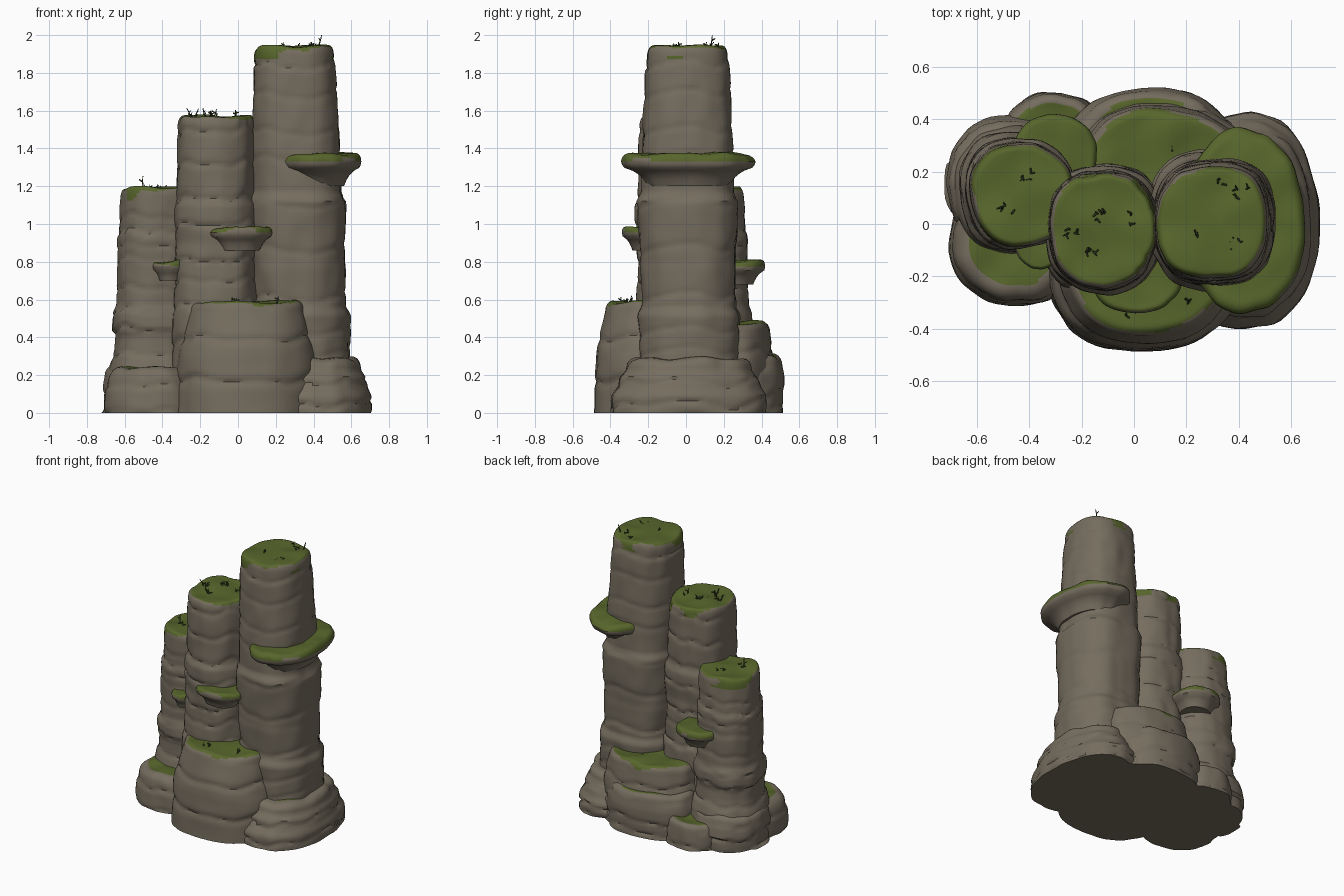
import bpy, math, random
from mathutils import Vector, noise

random.seed(4)
cube = bpy.data.objects.get("Cube")
if cube:
    bpy.data.objects.remove(cube, do_unlink=True)


def material(name, color):
    m = bpy.data.materials.new(name)
    m.use_nodes = True
    m.diffuse_color = (*color, 1)
    bsdf = m.node_tree.nodes["Principled BSDF"]
    bsdf.inputs["Base Color"].default_value = (*color, 1)
    bsdf.inputs["Roughness"].default_value = 0.9
    return m


STONE = material("stone", (0.178, 0.152, 0.113))
MOSS = material("moss", (0.098, 0.133, 0.025))
SPRIG = material("dark_sprig", (0.045, 0.058, 0.02))
SIDES = 64


def rock(name, center, radii, profile, lean=(0, 0), crease=0.045, lump=0.06,
         layer=0.13, edge=0.05, inset=0.1, square=2.5, moss=1.0, droop=0.0):
    """Layered stone from a (height, scale) profile; moss is the covered share of the cap."""
    seed = random.uniform(0, 50)
    bottom, top = profile[0][0], profile[-1][0]
    # Irregular strata, each with its own slight offset
    bounds = [bottom - 0.1]
    while bounds[-1] < top + 0.1:
        bounds.append(bounds[-1] + layer * random.uniform(0.5, 1.4))
    offsets = [random.uniform(-0.6, 0.6) * crease for _ in bounds]

    def strata(z):
        for i in range(len(bounds) - 1):
            if z < bounds[i + 1]:
                t = (z - bounds[i]) / (bounds[i + 1] - bounds[i])
                return offsets[i] - crease * abs(2 * t - 1) ** 7
        return 0

    def scale(z):
        for (z0, r0), (z1, r1) in zip(profile, profile[1:]):
            if z <= z1:
                return r0 + (r1 - r0) * max(0, z - z0) / (z1 - z0)
        return profile[-1][1]

    # Side rings, then rounded edge and cap rings
    body = top - edge
    steps = max(4, int((body - bottom) / 0.016))
    rings = [(bottom + (body - bottom) * i / steps, 1) for i in range(steps + 1)]
    rings += [(top - edge * (1 - math.sin(a)), 1 - inset * (1 - math.cos(a)))
              for a in (0.3, 0.6, 0.9, 1.25)]
    rings += [(top, (1 - inset) * f) for f in (1, 0.94, 0.88, 0.8, 0.7, 0.5, 0.25)]

    verts, faces = [], []
    for z, f in rings:
        h = (z - bottom) / (top - bottom)
        for k in range(SIDES):
            a = math.tau * k / SIDES
            c, s = math.cos(a), math.sin(a)
            outline = (abs(c) ** square + abs(s) ** square) ** (-1 / square)
            zz = min(z, body)
            wide = noise.noise(Vector((c * 1.3 + seed, s * 1.3, zz * 0.9)))
            fine = noise.noise(Vector((c * 3 + seed, s * 3, zz * 6)))
            warp = 0.05 * noise.noise(Vector((c * 1.6, s * 1.6 + seed, 3)))
            r = scale(zz) * outline * f
            r *= 1 + lump * wide + 0.03 * fine + strata(zz + warp)
            x = center[0] + lean[0] * h + radii[0] * r * c
            y = center[1] + lean[1] * h + radii[1] * r * s
            lift = 0.02 * noise.noise(Vector((x * 7, y * 7, seed))) if z > body else 0
            verts.append((x, y, max(0, z + lift)))
    for j in range(len(rings) - 1):
        for k in range(SIDES):
            n = (k + 1) % SIDES
            faces.append((j * SIDES + k, j * SIDES + n,
                          (j + 1) * SIDES + n, (j + 1) * SIDES + k))
    faces.append(tuple(reversed(range(SIDES))))
    faces.append(tuple(range((len(rings) - 1) * SIDES, len(rings) * SIDES)))

    mesh = bpy.data.meshes.new(name)
    mesh.from_pydata(verts, [], faces)
    mesh.materials.append(STONE)
    mesh.materials.append(MOSS)
    for p in mesh.polygons:
        p.use_smooth = True
        ring = p.index // SIDES
        share = rings[ring][1] if ring < len(rings) - 1 else 0
        ragged = 0.1 * noise.noise(p.center * 6 + Vector((seed, 0, 0)))
        if p.center.z > body - droop and share + ragged < moss:
            p.material_index = 1
    mesh.set_sharp_from_angle(angle=math.radians(40))
    obj = bpy.data.objects.new(name, mesh)
    bpy.context.collection.objects.link(obj)


def ledge(name, center, radii, z0, z1, **kw):
    """Mossy shelf with a thin rim and a narrower stem underneath."""
    d = z1 - z0
    rock(name, center, radii,
         [(z0, 0.6), (z0 + d * 0.25, 0.68), (z0 + d * 0.45, 0.8),
          (z0 + d * 0.55, 0.95), (z0 + d * 0.7, 1), (z1, 0.99)],
         crease=0, edge=d * 0.25, inset=0.13, square=2.2, moss=1.02, **kw)


# Three pillars
rock("tall_pillar", (0.33, 0.02), (0.225, 0.228),
     [(0, 1.18), (0.3, 1.16), (0.52, 1.2), (0.56, 1.1), (0.76, 1.13), (0.8, 1.12),
      (1.0, 1.16), (1.12, 1.18), (1.17, 1.06), (1.38, 1.04), (1.45, 1.02),
      (1.7, 0.97), (1.94, 0.94)],
     lean=(-0.035, -0.015), layer=0.2, crease=0.03, moss=0.99, droop=0.01)
rock("middle_pillar", (-0.12, -0.02), (0.207, 0.23),
     [(0, 1.1), (0.6, 1.08), (0.9, 1.02), (1.02, 1.08), (1.1, 1.07), (1.13, 1),
      (1.3, 1), (1.57, 0.97)],
     layer=0.14, moss=0.99, droop=0.01)
rock("left_pillar", (-0.45, 0.13), (0.2, 0.2),
     [(0, 1.26), (0.2, 1.24), (0.27, 1.15), (0.34, 1.08), (0.4, 1.06), (0.44, 1.12),
      (0.53, 1.1), (0.57, 1.0), (0.9, 1.02), (1.19, 0.96)],
     lean=(0.025, -0.02), layer=0.12, moss=0.99, droop=0.01)

# Boulders around the foot
rock("front_boulder", (0.03, -0.215), (0.345, 0.265),
     [(0, 1.05), (0.12, 1.06), (0.3, 1.04), (0.42, 0.99), (0.52, 0.92), (0.59, 0.86)],
     lean=(0.02, 0.03), layer=0.2, inset=0.14, moss=0.95, square=2.3)
rock("back_boulder", (0.11, 0.21), (0.32, 0.23),
     [(0, 1.12), (0.25, 1.12), (0.36, 1.06), (0.48, 0.98)],
     layer=0.15, inset=0.14, moss=0.94, square=2.3)
rock("back_step", (0.06, 0.28), (0.31, 0.225),
     [(0, 1.03), (0.2, 1.03), (0.31, 0.94)], layer=0.12, inset=0.18, moss=0.87,
     square=2.2)
rock("right_foot", (0.42, 0.01), (0.275, 0.4),
     [(0, 1.06), (0.09, 1.05), (0.13, 0.98), (0.19, 0.94), (0.22, 0.86), (0.29, 0.82)],
     layer=0.09, square=2.1, inset=0.2, moss=0.74)
rock("left_front_foot", (-0.45, -0.06), (0.24, 0.235),
     [(0, 1.05), (0.12, 1.02), (0.24, 0.9)], layer=0.1, square=2.2,
     inset=0.25, edge=0.07, moss=0.74)
rock("left_back_foot", (-0.31, 0.32), (0.19, 0.18),
     [(0, 1.04), (0.1, 1), (0.18, 0.95)], layer=0.1, square=2.2, inset=0.2, moss=0.83)
rock("left_outer_foot", (-0.47, 0.15), (0.24, 0.255),
     [(0, 1.02), (0.1, 1.01), (0.2, 0.95), (0.24, 0.9)], layer=0.09, square=2.2,
     inset=0.2, moss=0)

# Shelves on the pillars
ledge("tall_pillar_ledge", (0.425, 0.015), (0.225, 0.35), 1.2, 1.375)
ledge("middle_pillar_ledge", (0.01, -0.2), (0.18, 0.14), 0.86, 0.985)
ledge("left_pillar_back_ledge", (-0.3, 0.26), (0.165, 0.155), 0.68, 0.805)
ledge("left_pillar_front_ledge", (-0.36, -0.08), (0.09, 0.09), 0.7, 0.805)


def sprig(x, y, z, height, stalks):
    """Little clump of bent stalks, each with a side twig."""
    curve = bpy.data.curves.new("sprig", "CURVE")
    curve.dimensions = "3D"
    curve.bevel_depth = 0.0035
    curve.bevel_resolution = 0
    curve.use_fill_caps = True
    for i in range(stalks):
        a = random.uniform(0, math.tau)
        tall = height * random.uniform(0.4, 1)
        d = Vector((math.cos(a), math.sin(a), 0)) * 0.024
        root = Vector((x, y, z - 0.014)) + d * random.uniform(0, 0.4)
        bend = root + d * 0.6 + Vector((0, 0, tall * 0.6))
        tip = bend + d * random.uniform(-0.3, 0.6) + Vector((0, 0, tall * 0.4))
        twig = bend + Vector((-d.y, d.x, tall * 0.2)) * 0.8
        for path in ((root, bend, tip), (bend, twig)):
            spline = curve.splines.new("POLY")
            spline.points.add(len(path) - 1)
            for n, (point, co) in enumerate(zip(spline.points, path)):
                point.co = (*co, 1)
                point.radius = 1.2 - 0.3 * n
    curve.materials.append(SPRIG)
    obj = bpy.data.objects.new("sprig", curve)
    bpy.context.collection.objects.link(obj)


# Sprigs grouped by the mossy top they grow on
for z, height, spots in (
        (1.94, 0.04, ((0.39, -0.08), (0.22, -0.05), (0.40, 0.12), (0.34, 0.17))),
        (1.57, 0.06, ((-0.16, -0.1), (-0.13, 0.03), (-0.24, -0.03), (-0.02, 0.02))),
        (1.19, 0.04, ((-0.48, 0.05), (-0.41, 0.19))),
        (0.59, 0.05, ((0.2, -0.31), (-0.02, -0.33))),
        (0.48, 0.03, ((0.17, 0.36), (0.16, 0.3)))):
    for x, y in spots:
        sprig(x, y, z, height, random.randint(2, 5))
# Two taller single stalks
sprig(0.42, 0.13, 1.94, 0.075, 1)
sprig(-0.5, 0.05, 1.19, 0.09, 1)
